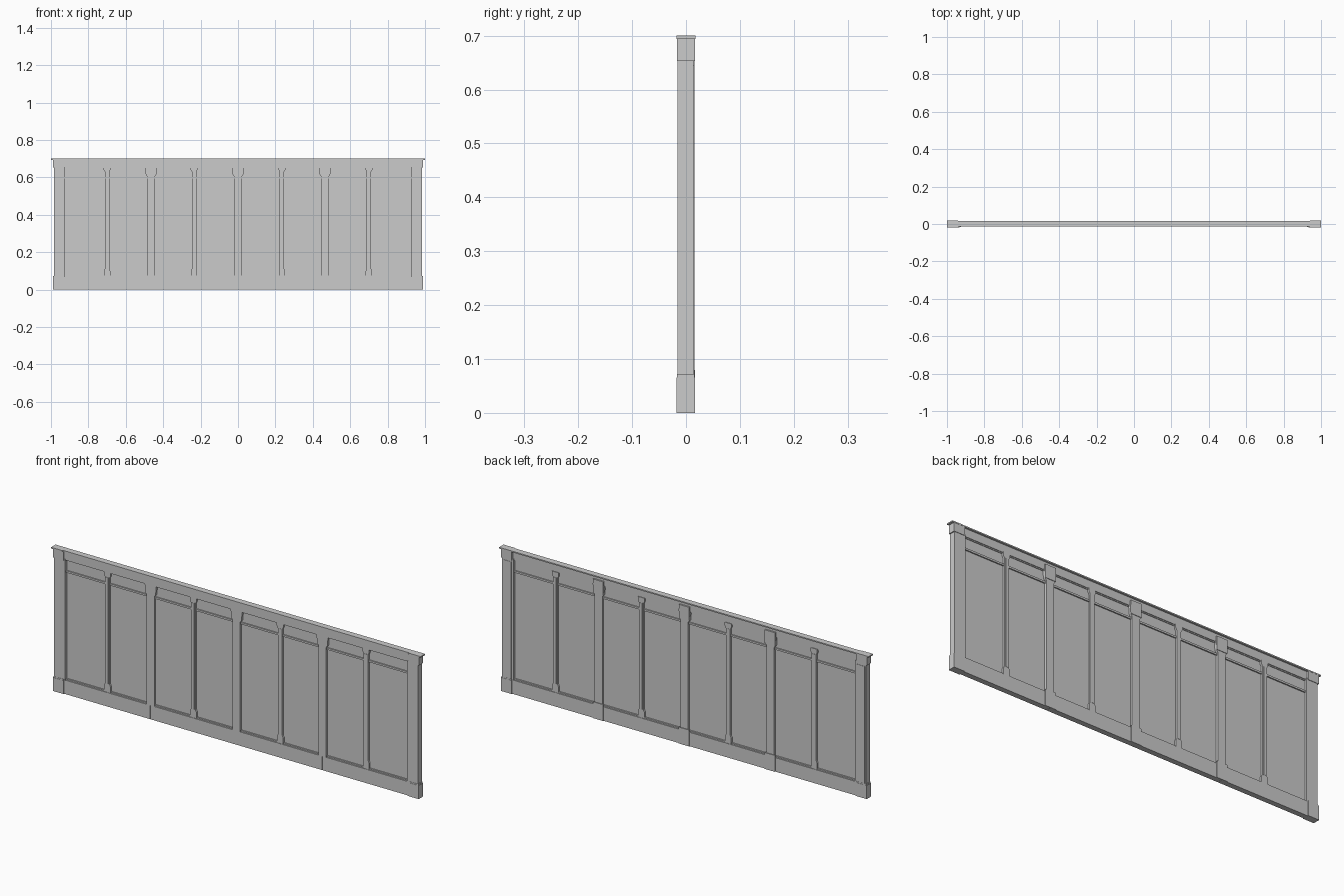
import bpy, bmesh

if "Cube" in bpy.data.objects:
    bpy.data.objects.remove(bpy.data.objects["Cube"])


def box(name, x0, x1, y0, y1, z0, z1):
    extrude(name, [(x0, z0), (x1, z0), (x1, z1), (x0, z1)], y0, y1)


def extrude(name, outline, y0, y1):
    """Extrude an x-z outline from y0 to y1."""
    bm = bmesh.new()
    face = bm.faces.new([bm.verts.new((x, y0, z)) for x, z in outline])
    geo = bmesh.ops.extrude_face_region(bm, geom=[face])["geom"]
    verts = [g for g in geo if isinstance(g, bmesh.types.BMVert)]
    bmesh.ops.translate(bm, verts=verts, vec=(0, y1 - y0, 0))
    bmesh.ops.recalc_face_normals(bm, faces=bm.faces)
    mesh = bpy.data.meshes.new(name)
    bm.to_mesh(mesh)
    bm.free()
    bpy.context.collection.objects.link(bpy.data.objects.new(name, mesh))


def post(name, cx, half, y0, y1):
    """Symmetric upright from half-width/height pairs."""
    right = [(cx + w, z) for w, z in half]
    left = [(cx - w, z) for w, z in reversed(half)]
    extrude(name, right + left, y0, y1)


FRONT, BACK = -0.013, 0.013
WIDE = [-0.465, 0.0, 0.465]
NARROW = [-0.70, -0.235, 0.235, 0.70]

# base rail, split by fine seams under the outer wide pilasters
for i, (a, b) in enumerate([(-0.935, -0.466), (-0.464, 0.464), (0.466, 0.935)]):
    box(f"base_rail_{i}", a, b, FRONT, BACK, 0, 0.068)

# fascia, set back under the cornice on the rear face
box("fascia", -0.935, 0.935, FRONT, 0.008, 0.655, 0.695)
box("cornice", -0.94, 0.94, -0.0135, 0.017, 0.694, 0.70)

# end pilasters with plinth, capital and cornice return
for s, side in ((-1, "left"), (1, "right")):
    def end(part, a, b, *rest):
        box(f"{side}_{part}", min(s * a, s * b), max(s * a, s * b), *rest)
    end("end_shaft", 0.925, 0.985, -0.0155, 0.014, 0.066, 0.66)
    end("end_back_panel", 0.935, 0.978, 0.013, 0.0155, 0.072, 0.645)
    end("end_plinth", 0.932, 0.99, -0.0175, 0.017, 0, 0.066)
    end("end_plinth_cap", 0.932, 0.988, -0.0165, 0.016, 0.066, 0.072)
    end("end_capital", 0.932, 0.99, -0.0165, 0.0165, 0.653, 0.695)
    end("end_cornice", 0.94, 1.0, -0.0175, 0.0175, 0.694, 0.70)

# wide pilasters with stepped capitals
for i, x in enumerate(WIDE):
    post(f"wide_pilaster_{i}", x,
         [(0.021, 0.066), (0.021, 0.605), (0.028, 0.615), (0.031, 0.658)],
         FRONT, BACK)
    box(f"wide_plinth_{i}", x - 0.028, x + 0.028, 0.010, 0.0165, 0, 0.08)
    box(f"wide_capital_{i}", x - 0.028, x + 0.028, 0.006, 0.0155, 0.615, 0.68)

# narrow mullions with small feet and caps
for i, x in enumerate(NARROW):
    post(f"narrow_mullion_{i}", x,
         [(0.017, 0.066), (0.017, 0.10), (0.012, 0.11), (0.012, 0.63),
          (0.018, 0.64), (0.018, 0.657)], -0.011, 0.011)
    box(f"mullion_rib_{i}", x - 0.006, x + 0.006, -0.0125, 0.0125, 0.11, 0.63)

# window bays: pane, transom bar, sill and head trim
centres = sorted(WIDE + NARROW + [-0.925, 0.925])
for i, (a, b) in enumerate(zip(centres, centres[1:])):
    box(f"pane_{i}", a, b, -0.002, 0.002, 0.06, 0.66)
    box(f"transom_bar_{i}", a, b, -0.008, 0.008, 0.593, 0.602)
    box(f"sill_{i}", a, b, -0.007, 0.009, 0.066, 0.074)
    box(f"head_trim_{i}", a, b, -0.005, 0.005, 0.65, 0.657)
